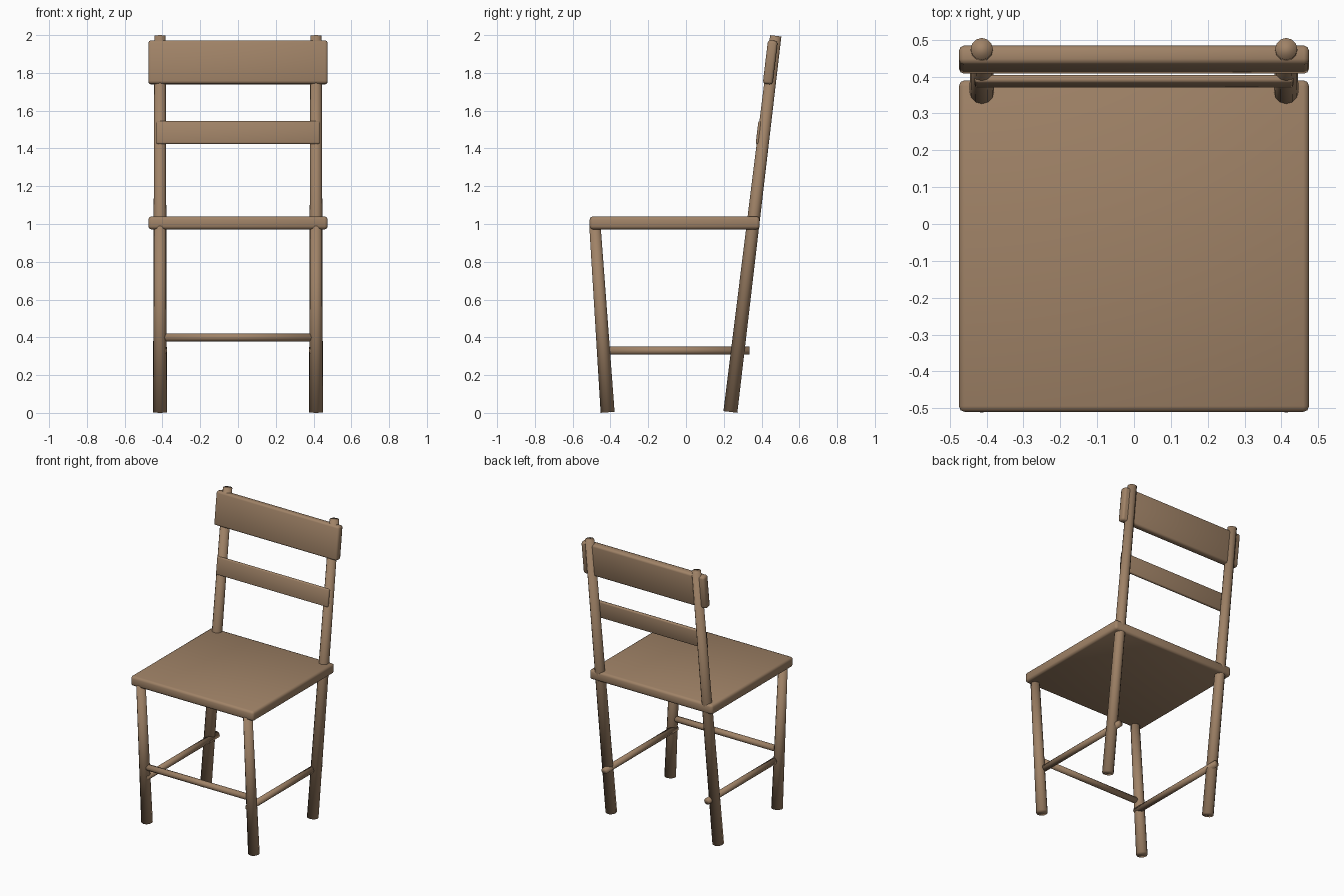
import bpy
import math
from mathutils import Vector

cube = bpy.data.objects.get("Cube")
if cube:
    bpy.data.objects.remove(cube, do_unlink=True)

wood = bpy.data.materials.new("brown_wood")
wood.use_nodes = True
COLOUR = (0.35, 0.225, 0.135, 1)
wood.diffuse_color = COLOUR
wood.node_tree.nodes["Principled BSDF"].inputs["Base Color"].default_value = COLOUR

LEAN = math.atan2(0.24, 1.99)  # backward lean of the back posts


def finish(name):
    obj = bpy.context.object
    obj.name = name
    obj.data.materials.append(wood)
    bpy.ops.object.shade_smooth()
    return obj


def rod(name, start, end, r_start, r_end):
    """Round tapered bar between two points."""
    a, b = Vector(start), Vector(end)
    axis = b - a
    bpy.ops.mesh.primitive_cone_add(
        vertices=12, radius1=r_start, radius2=r_end, depth=axis.length,
        location=(a + b) / 2, rotation=axis.to_track_quat('Z', 'Y').to_euler())
    return finish(name)


def board(name, size, centre, bevel, tilt=0):
    """Flat board with softened edges."""
    bpy.ops.mesh.primitive_cube_add(size=1, location=centre, rotation=(-tilt, 0, 0))
    obj = bpy.context.object
    obj.scale = size
    bpy.ops.object.transform_apply(location=False, rotation=False, scale=True)
    mod = obj.modifiers.new("soft_edges", 'BEVEL')
    mod.width = bevel
    mod.segments = 2
    return finish(name)


# Seat
board("seat", (0.95, 0.90, 0.068), (0, -0.06, 1.006), 0.016)

# Legs, back posts and side rungs
for side, s in (("left", 1), ("right", -1)):
    x = 0.413 * s
    rod(f"front_leg_{side}", (x, -0.415, 0.003), (x, -0.482, 0.99), 0.037, 0.030)
    rod(f"back_post_{side}", (x, 0.235, 0.005), (x, 0.475, 1.996), 0.037, 0.030)
    rod(f"side_rung_{side}", (0.397 * s, -0.455, 0.33), (0.397 * s, 0.335, 0.33), 0.022, 0.022)

# Front rung
rod("front_rung", (-0.40, -0.443, 0.40), (0.40, -0.443, 0.40), 0.021, 0.021)

# Backrest slats
board("top_slat", (0.95, 0.052, 0.232), (0, 0.446, 1.856), 0.014, LEAN)
board("middle_slat", (0.865, 0.022, 0.122), (0, 0.387, 1.484), 0.008, LEAN)
